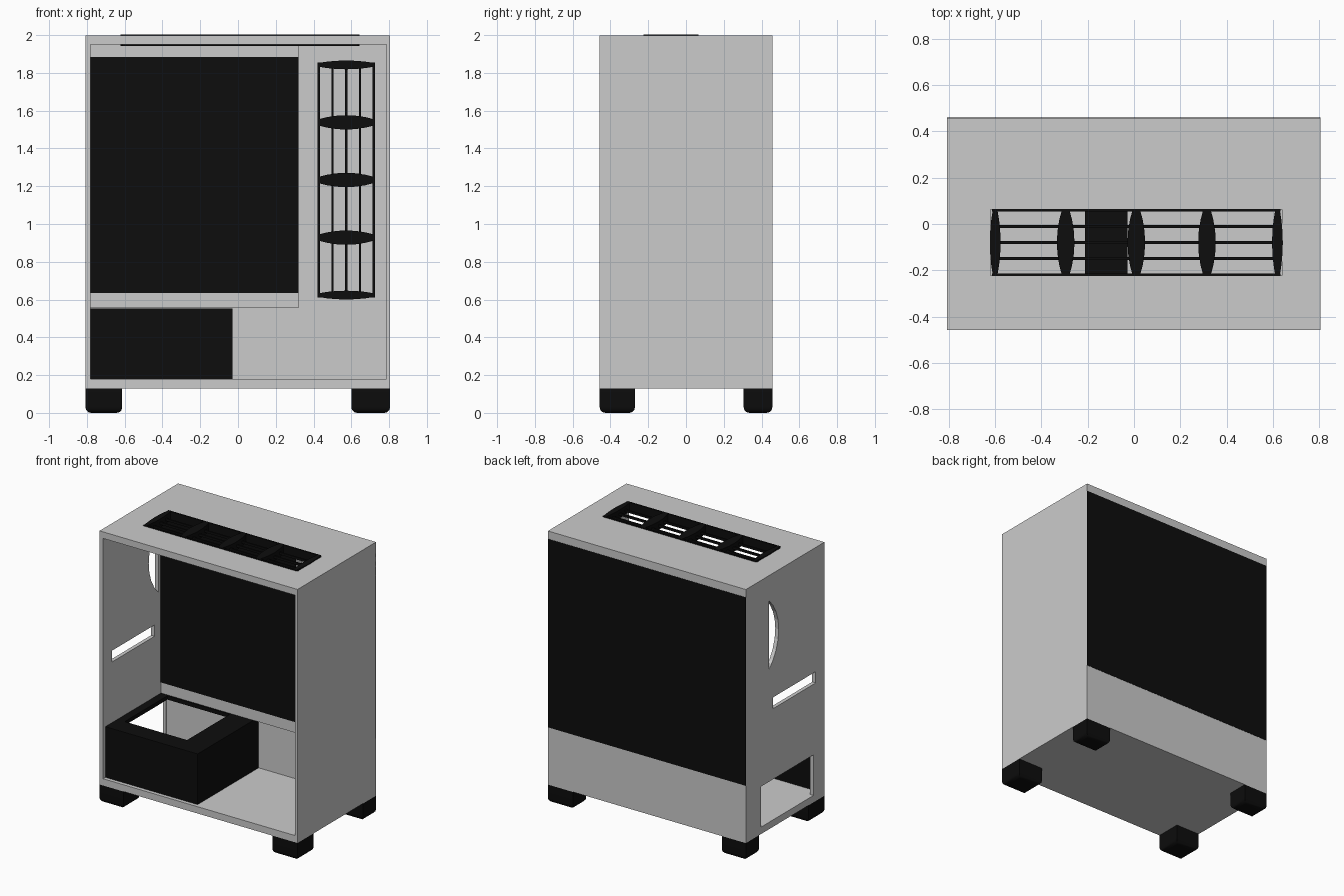
import bpy, bmesh, math
from mathutils import Matrix, Vector

if "Cube" in bpy.data.objects:
    bpy.data.objects.remove(bpy.data.objects["Cube"])

black = bpy.data.materials.new("black")
black.diffuse_color = (0.004, 0.004, 0.004, 1)
black.use_nodes = True
black.node_tree.nodes["Principled BSDF"].inputs["Base Color"].default_value = black.diffuse_color


def add_object(name, bm, mat=None):
    bmesh.ops.recalc_face_normals(bm, faces=bm.faces[:])
    mesh = bpy.data.meshes.new(name)
    bm.to_mesh(mesh)
    bm.free()
    ob = bpy.data.objects.new(name, mesh)
    bpy.context.collection.objects.link(ob)
    if mat:
        mesh.materials.append(mat)
    return ob


def add_box(bm, x, y, z):
    size = Vector((x[1] - x[0], y[1] - y[0], z[1] - z[0]))
    mid = Vector((x[0] + x[1], y[0] + y[1], z[0] + z[1])) / 2
    m = Matrix.Translation(mid) @ Matrix.Diagonal((*size, 1))
    return bmesh.ops.create_cube(bm, size=1, matrix=m)["verts"]


def box(name, x, y, z, mat=None):
    bm = bmesh.new()
    add_box(bm, x, y, z)
    return add_object(name, bm, mat)


def add_prism(bm, points, offset):
    """Extrude a closed outline of 3D points along offset."""
    face = bm.faces.new([bm.verts.new(p) for p in points])
    res = bmesh.ops.extrude_face_region(bm, geom=[face])
    verts = [g for g in res["geom"] if isinstance(g, bmesh.types.BMVert)]
    bmesh.ops.translate(bm, verts=verts, vec=offset)


def cut(target, cutter):
    cutter.hide_render = True
    mod = target.modifiers.new("cut", "BOOLEAN")
    mod.operation, mod.object, mod.solver = "DIFFERENCE", cutter, "EXACT"
    bpy.context.view_layer.objects.active = target
    bpy.ops.object.modifier_apply(modifier=mod.name)
    bpy.data.objects.remove(cutter)


# Case shell with open front and deep back wall
case = box("case_shell", (-0.808, 0.805), (-0.457, 0.457), (0.13, 1.998))
cut(case, box("cavity", (-0.78, 0.785), (-0.6, 0.28), (0.18, 1.95)))
cut(case, box("top_vent_hole", (-0.62, 0.64), (-0.222, 0.062), (1.9, 2.1)))
cut(case, box("card_slot", (-0.9, -0.7), (-0.355, 0.143), (1.0, 1.083)))
cut(case, box("power_hole", (-0.9, -0.7), (-0.33, 0.279), (0.181, 0.48)))

# Side fan hole: an arc with a straight rear edge
bm = bmesh.new()
half = math.asin(0.255 / 0.34)
arc = []
for i in range(9):
    a = -half + 2 * half * i / 8
    arc.append((-0.9, 0.415 - 0.34 * math.cos(a), 1.56 + 0.34 * math.sin(a)))
add_prism(bm, arc, (0.2, 0, 0))
cut(case, add_object("fan_hole", bm))

# Board tray and its black face, black back panel
box("board_tray", (-0.78, 0.32), (0.215, 0.28), (0.555, 1.95))
box("board_panel", (-0.78, 0.32), (0.211, 0.22), (0.635, 1.885), black)
box("back_panel", (-0.808, 0.805), (0.45, 0.459), (0.553, 1.94), black)

# Power supply cover, open on top, to the left and behind
cover = box("power_cover", (-0.78, -0.028), (-0.43, 0.28), (0.18, 0.553), black)
cut(cover, box("cover_inside", (-0.9, -0.055), (-0.4, 0.4), (0.1, 0.525)))
cut(cover, box("cover_window", (-0.72, -0.212), (-0.29, 0.207), (0.4, 0.7)))


def fan_grille(name, length=1.265, width=0.29, depth=0.062):
    """Grille lying in XY: lens-shaped cross bars with thin long rails."""
    bm = bmesh.new()
    for i in range(5):
        x = (i / 4 - 0.5) * (length - 0.045)
        left = 0.0225 if i == 0 else 0.038
        right = 0.0225 if i == 4 else 0.038
        if i == 0:
            right = 0.024
        if i == 4:
            left = 0.024
        pts = []
        for side, w in ((-1, left), (1, right)):
            for j in range(7):
                t = side * (1 - j / 3)
                bulge = w * (0.4 + 0.6 * (1 - t * t))
                pts.append((x + side * bulge, -t * width / 2, -depth / 2))
        add_prism(bm, pts, (0, 0, depth))
    for i in range(5):
        y = (i / 4 - 0.5) * (width - 0.012)
        h = depth * 0.5 if i in (0, 4) else 0.008
        add_box(bm, (-length / 2 + 0.01, length / 2 - 0.01),
                (y - 0.006, y + 0.006), (-h, h))
    return add_object(name, bm, black)


top = fan_grille("top_fan_grille")
top.location = (0.01, -0.08, 1.973)
side = fan_grille("wall_fan_grille", width=0.302)
side.matrix_world = (Matrix.Translation((0.573, 0.255, 1.233))
                     @ Matrix.Rotation(math.pi / 2, 4, "X")
                     @ Matrix.Rotation(math.pi / 2, 4, "Z"))

# Feet with rounded lower edges
for sx, x in (("left", (-0.808, -0.613)), ("right", (0.6, 0.805))):
    for sy, y in (("front", (-0.457, -0.27)), ("back", (0.305, 0.457))):
        bm = bmesh.new()
        add_box(bm, x, y, (0, 0.13))
        low = [e for e in bm.edges if all(v.co.z < 0.01 for v in e.verts)]
        bmesh.ops.bevel(bm, geom=low, offset=0.03, segments=3,
                        profile=0.5, affect="EDGES")
        foot = add_object(f"{sy}_{sx}_foot", bm, black)
        bpy.ops.object.select_all(action="DESELECT")
        foot.select_set(True)
        bpy.context.view_layer.objects.active = foot
        bpy.ops.object.shade_smooth_by_angle(angle=math.radians(40))
